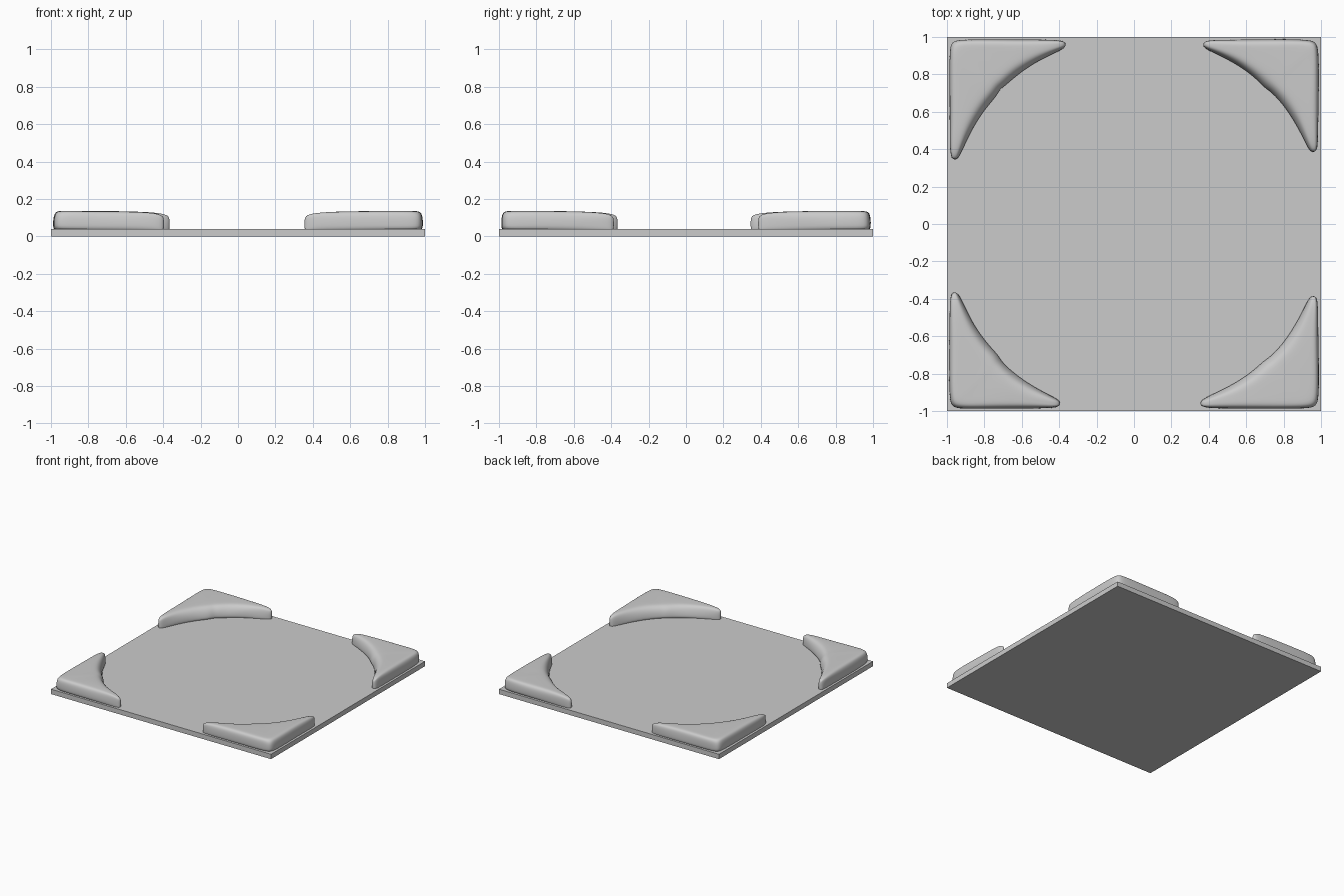
import bpy, bmesh, random
from mathutils import Vector

cube = bpy.data.objects.get("Cube")
if cube:
    bpy.data.objects.remove(cube, do_unlink=True)

grey = bpy.data.materials.new("stone_grey")
grey.use_nodes = True
colour = (0.6, 0.6, 0.6, 1)
grey.diffuse_color = colour
grey.node_tree.nodes["Principled BSDF"].inputs["Base Color"].default_value = colour


def add_object(name, bm):
    bmesh.ops.recalc_face_normals(bm, faces=bm.faces)
    mesh = bpy.data.meshes.new(name)
    bm.to_mesh(mesh)
    bm.free()
    mesh.materials.append(grey)
    obj = bpy.data.objects.new(name, mesh)
    bpy.context.collection.objects.link(obj)
    return obj


# Flat square floor plate
PLATE = 0.04
bm = bmesh.new()
bmesh.ops.create_cube(bm, size=1)
bmesh.ops.scale(bm, vec=(2, 2, PLATE), verts=bm.verts)
bmesh.ops.translate(bm, vec=(0, 0, PLATE / 2), verts=bm.verts)
add_object("floor_plate", bm)

# Half of a corner stone from tip to diagonal: outer point, inner point, height factor
HALF = [
    ((0.375, 0.967), (0.375, 0.950), 0.62),
    ((0.390, 0.982), (0.390, 0.932), 0.80),
    ((0.450, 0.988), (0.450, 0.903), 0.92),
    ((0.600, 0.990), (0.550, 0.850), 0.98),
    ((0.780, 0.992), (0.640, 0.785), 1.0),
    ((0.930, 0.990), (0.690, 0.735), 1.0),
    ((0.978, 0.978), (0.714, 0.714), 1.0),
]
swap = lambda p: (p[1], p[0])
STATIONS = HALF + [(swap(o), swap(i), h) for o, i, h in HALF[-2::-1]]

# Rounded section: side (0 outer, 1 inner), inset from that side, height above plate
SECTION = [
    (0, 0.010, -0.02), (0, 0.0, 0.015), (0, 0.004, 0.07), (0, 0.020, 0.095),
    (0, 0.065, 0.096), (1, 0.085, 0.096), (1, 0.040, 0.092), (1, 0.012, 0.06),
    (1, 0.0, 0.015), (1, 0.005, -0.02),
]


def corner_stone(name, sx, sy, tip_x, tip_y, seed):
    rng = random.Random(seed)
    kx, ky = (0.99 - tip_x) / 0.61, (0.99 - tip_y) / 0.61
    bm = bmesh.new()
    rings = []
    for n, (outer, inner, height) in enumerate(STATIONS):
        # Stretch each arm to its own length
        mid = len(HALF) - 1
        fx, fy = (kx, 1) if n < mid else (1, ky) if n > mid else (1, 1)
        ends = [Vector((0.99 - (0.99 - p[0]) * fx, 0.99 - (0.99 - p[1]) * fy, 0))
                for p in (outer, inner)]
        width = (ends[1] - ends[0]).length
        across = (ends[1] - ends[0]) / width
        shrink = min(1, width / 0.18)
        ring = []
        for side, inset, z in SECTION:
            p = ends[side] + across * inset * shrink * (-1 if side else 1)
            wobble = 0.005 * min(1, width / 0.1)
            p += across * rng.uniform(-0.2, 1) * wobble * (1 - 2 * side)
            z = PLATE + z * (height if z > 0 else 1)
            z += rng.uniform(-0.3, 0.3) * wobble
            ring.append(bm.verts.new((sx * p.x, sy * p.y, z)))
        rings.append(ring)
    count = len(SECTION)
    for a, b in zip(rings, rings[1:]):
        for i in range(count):
            j = (i + 1) % count
            bm.faces.new((a[i], a[j], b[j], b[i]))
    bm.faces.new(rings[0])
    bm.faces.new(rings[-1])
    obj = add_object(name, bm)
    obj.modifiers.new("smooth_surface", "SUBSURF").levels = 2
    obj.modifiers[0].render_levels = 2
    for face in obj.data.polygons:
        face.use_smooth = True


# One worn stone in each corner
corner_stone("front_left_corner_stone", 1, -1, 0.36, 0.39, 1)
corner_stone("front_right_corner_stone", -1, -1, 0.40, 0.37, 2)
corner_stone("back_left_corner_stone", 1, 1, 0.375, 0.39, 3)
corner_stone("back_right_corner_stone", -1, 1, 0.37, 0.35, 4)
